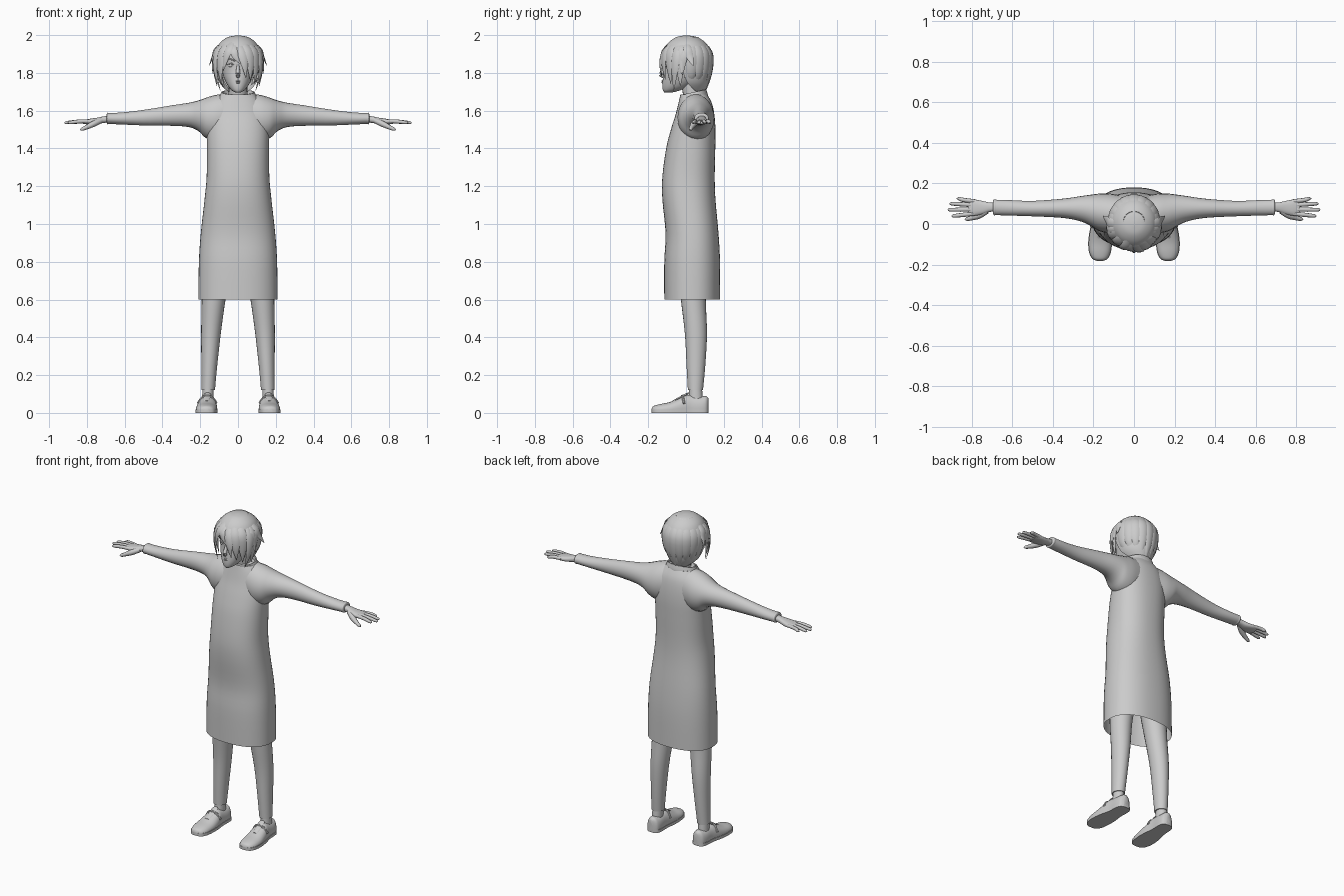
import bpy, bmesh, math, random
from mathutils import Vector

random.seed(4)


def smooth(rows, n=4):
    """Catmull-Rom interpolation between rows of numbers."""
    out = []
    for i in range(len(rows) - 1):
        p0, p1 = rows[max(i - 1, 0)], rows[i]
        p2, p3 = rows[i + 1], rows[min(i + 2, len(rows) - 1)]
        for k in range(n):
            t = k / n
            out.append([0.5 * (2 * b + (c - a) * t + (2 * a - 5 * b + 4 * c - d) * t * t
                               + (3 * b - a - 3 * c + d) * t ** 3)
                        for a, b, c, d in zip(p0, p1, p2, p3)])
    return out + [list(rows[-1])]


def circle(n, e=2.0):
    """Unit superellipse points."""
    pts = []
    for i in range(n):
        c, s = math.cos(2 * math.pi * i / n), math.sin(2 * math.pi * i / n)
        pts.append((math.copysign(abs(c) ** (2 / e), c), math.copysign(abs(s) ** (2 / e), s)))
    return pts


def loft(name, rings, caps=(True, True), closed=True, mirror=False, angle=40):
    """Skin a list of point rings into one smooth-shaded object."""
    bm = bmesh.new()
    vs = [[bm.verts.new(p) for p in r] for r in rings]
    n = len(rings[0])
    for a, b in zip(vs, vs[1:]):
        for i in range(n if closed else n - 1):
            j = (i + 1) % n
            bm.faces.new((a[i], a[j], b[j], b[i]))
    if caps[0]:
        bm.faces.new(vs[0])
    if caps[1]:
        bm.faces.new(vs[-1])
    bmesh.ops.recalc_face_normals(bm, faces=bm.faces)
    me = bpy.data.meshes.new(name)
    bm.to_mesh(me)
    bm.free()
    ob = bpy.data.objects.new(name, me)
    bpy.context.collection.objects.link(ob)
    if mirror:
        ob.modifiers.new("mirror", 'MIRROR').use_mirror_merge = False
    bpy.ops.object.select_all(action='DESELECT')
    bpy.context.view_layer.objects.active = ob
    ob.select_set(True)
    bpy.ops.object.shade_smooth_by_angle(angle=math.radians(angle))
    return ob


def upright(name, rows, n=32, e=2.0, cx=0, **kw):
    """Rows (z, rx, y_front, y_back[, centre x])."""
    rings = []
    for r in smooth(rows):
        x0 = r[4] if len(r) > 4 else cx
        rings.append([(x0 + r[1] * c, (r[2] + r[3]) / 2 + (r[3] - r[2]) / 2 * s, r[0])
                      for c, s in circle(n, e)])
    return loft(name, rings, **kw)


def sideways(name, rows, n=24, e=2.0, **kw):
    """Rows (x, y_front, y_back, z_low, z_high)."""
    return loft(name, [[(x, (a + b) / 2 + (b - a) / 2 * c, (lo + hi) / 2 + (hi - lo) / 2 * s)
                        for c, s in circle(n, e)] for x, a, b, lo, hi in smooth(rows)],
                mirror=True, **kw)


def tube(name, rows, n=10, flat=1.0, centre=None, **kw):
    """Rows (x, y, z, radius); flattened away from centre if one is given."""
    rows = smooth(rows)
    rings = []
    for i, r in enumerate(rows):
        p = Vector(r[:3])
        d = (Vector(rows[min(i + 1, len(rows) - 1)][:3]) - Vector(rows[max(i - 1, 0)][:3])).normalized()
        out = p - centre if centre else Vector((0.01, 0.02, 1))
        u = d.cross(out).normalized()
        v = u.cross(d)
        rings.append([p + u * c * r[3] + v * s * r[3] * flat for c, s in circle(n)])
    return loft(name, rings, **kw)


# Long robe, open at the hem
upright("robe_body", [
    (.60, .21, -.115, .18), (.80, .207, -.115, .18), (.95, .197, -.108, .172),
    (1.13, .177, -.125, .156), (1.25, .166, -.125, .152), (1.4, .164, -.105, .155),
    (1.5, .163, -.08, .156), (1.58, .153, -.055, .15), (1.64, .13, -.04, .137),
    (1.685, .092, -.03, .113)], n=48, e=2.3, caps=(False, True))

# Sleeves and cuffs
sideways("sleeve", [
    (.06, -.04, .14, 1.45, 1.69), (.12, -.045, .15, 1.44, 1.683), (.17, -.035, .15, 1.455, 1.668),
    (.21, -.012, .145, 1.492, 1.654), (.26, .012, .138, 1.513, 1.642), (.35, .03, .125, 1.52, 1.628),
    (.5, .038, .114, 1.522, 1.604), (.62, .042, .118, 1.527, 1.59), (.69, .044, .12, 1.53, 1.588)])
sideways("cuff", [(.672, .046, .118, 1.532, 1.586), (.69, .043, .121, 1.528, 1.589),
                  (.695, .05, .114, 1.536, 1.582)])

# Standing collar, higher at the back
collar = []
for grow, lift in [(1.04, -.03), (1.05, -.015), (1.0, 0), (.93, .018), (.86, .018), (.82, -.01)]:
    collar.append([(.095 * grow * c, .041 + .072 * grow * s, 1.68 + lift + .014 * s)
                   for c, s in circle(32)])
loft("collar", collar, caps=(False, False))

# Neck and head
upright("neck", [(1.6, .055, -.01, .1), (1.68, .05, -.015, .09), (1.76, .05, -.03, .08)], n=20)
upright("head", [
    (1.697, .014, -.115, -.07), (1.708, .034, -.122, -.03), (1.735, .056, -.125, .03),
    (1.775, .075, -.122, .08), (1.82, .086, -.117, .105), (1.88, .094, -.118, .12),
    (1.93, .09, -.103, .11), (1.965, .065, -.07, .08), (1.98, .02, -.03, .03)], e=2.15)

# Face details
tube("nose", [(0, -.112, 1.845, .006), (0, -.122, 1.815, .01), (0, -.131, 1.79, .012),
              (0, -.118, 1.778, .007)])
for nm, z, y, r in [("upper_lip", 1.757, -.122, .005), ("lower_lip", 1.749, -.122, .005)]:
    tube(nm, [(-.022, y + .008, z - .002, .001), (0, y - .002, z, r), (.022, y + .008, z - .002, .001)], n=8)
tube("eyelid", [(.018, -.112, 1.838, .002), (.036, -.114, 1.85, .004), (.06, -.098, 1.843, .002)], n=8, mirror=True)
tube("eyebrow", [(.014, -.117, 1.862, .003), (.038, -.113, 1.872, .004), (.066, -.094, 1.868, .001)], n=8, mirror=True)
tube("eyeball", [(.024, -.104, 1.839, .004), (.038, -.103, 1.839, .01), (.054, -.094, 1.839, .004)], n=12, mirror=True)
tube("ear", [(.083, .0, 1.775, .008), (.094, .008, 1.80, .015), (.102, .016, 1.83, .02),
             (.1, .016, 1.85, .01)], n=12, flat=.6, mirror=True)

# Hair cap: full rings on the crown, opening around the face lower down
cap = []
for z, rx, yf, yb, a in smooth([
        (1.998, .008, -.008, .012, 180), (1.99, .052, -.05, .058, 180), (1.965, .09, -.088, .098, 180),
        (1.93, .113, -.114, .126, 178), (1.9, .122, -.122, .137, 150), (1.85, .123, -.122, .139, 112),
        (1.8, .114, -.12, .132, 100), (1.75, .098, -.1, .12, 92), (1.715, .072, -.08, .106, 75),
        (1.695, .05, -.06, .096, 55)]):
    ring = []
    for i in range(41):
        t = math.radians(a) * (i / 20 - 1)
        ring.append((rx * math.sin(t), (yf + yb) / 2 + (yb - yf) / 2 * math.cos(t), z))
    cap.append(ring)
loft("hair_cap", cap, caps=(True, False), closed=False)

# Hair locks: three guide points plus a tip, with a width
HEAD = Vector((0, .01, 1.86))


def lock(name, pts, w):
    widths = (w * .45, w, w * .8, .001)
    tube(name, [(*p, r) for p, r in zip(pts, widths)], n=8, flat=.28, centre=HEAD, angle=60)


fringe = [
    ([(-.01, -.05, 1.985), (.015, -.117, 1.92), (.034, -.134, 1.85), (.042, -.128, 1.775)], .024),
    ([(.01, -.05, 1.985), (.05, -.108, 1.92), (.066, -.118, 1.84), (.065, -.108, 1.76)], .027),
    ([(.02, -.04, 1.985), (.082, -.085, 1.92), (.095, -.088, 1.83), (.088, -.08, 1.74)], .028),
    ([(-.02, -.05, 1.985), (-.025, -.116, 1.925), (-.012, -.131, 1.885), (.015, -.132, 1.845)], .02),
    ([(-.02, -.05, 1.985), (-.045, -.11, 1.93), (-.064, -.118, 1.88), (-.078, -.108, 1.81)], .022),
    ([(-.03, -.04, 1.985), (-.08, -.086, 1.92), (-.095, -.09, 1.83), (-.088, -.08, 1.74)], .026),
]
for pts, w in fringe:
    lock("fringe_lock", pts, w)
for s in (1, -1):
    lock("side_lock", [(s * .05, -.03, 1.978), (s * .113, -.05, 1.91), (s * .12, -.06, 1.81), (s * .093, -.065, 1.705)], .024)
    lock("side_lock", [(s * .05, 0, 1.98), (s * .122, -.015, 1.91), (s * .124, -.03, 1.82), (s * .112, -.03, 1.73)], .028)
    lock("outer_spike", [(s * .05, .0, 1.982), (s * .116, .005, 1.93), (s * .134, .02, 1.885), (s * .154, .04, 1.835)], .024)
    lock("outer_spike", [(s * .06, -.02, 1.975), (s * .117, -.03, 1.92), (s * .13, -.03, 1.86), (s * .138, -.02, 1.79)], .02)
for i in range(9):
    t = math.radians(-80 + 20 * i)
    c, s = math.cos(t), math.sin(t)
    end = 1.70 + .03 * abs(s) + random.uniform(-.012, .012)
    lock("back_lock", [(.05 * s, .01 + .05 * c, 1.988), (.117 * s, .01 + .122 * c, 1.91),
                       (.114 * s, .01 + .122 * c, 1.8), (.078 * s, .01 + .09 * c, end)], .03)

# Hands
sideways("palm", [(.66, .062, .105, 1.54, 1.578), (.71, .06, .106, 1.535, 1.57),
                  (.75, .047, .114, 1.527, 1.562), (.79, .041, .121, 1.527, 1.556),
                  (.82, .05, .115, 1.53, 1.55)], e=2.4)
for name, y0, y1, x1 in [("index_finger", .051, .04, .9), ("middle_finger", .072, .07, .919),
                         ("ring_finger", .093, .1, .91), ("little_finger", .112, .125, .875)]:
    tube(name, [(.785, y0, 1.543, .01), (.84, (y0 + y1) / 2, 1.543, .0105),
                (x1 - .012, y1, 1.537, .0085), (x1, y1, 1.536, .002)], mirror=True)
tube("thumb", [(.725, .065, 1.548, .014), (.765, .042, 1.53, .016), (.8, .03, 1.513, .012),
               (.825, .024, 1.502, .009), (.835, .022, 1.499, .002)], mirror=True)

# Trouser legs and ankles
upright("trouser_leg", [
    (.95, .09, -.055, .125, .098), (.75, .075, -.04, .112, .113), (.6, .063, -.027, .105, .129),
    (.42, .052, -.006, .111, .143), (.25, .042, .003, .102, .152), (.12, .036, .01, .09, .158)],
    n=24, mirror=True)
upright("ankle", [(.16, .03, .018, .083, .158), (.06, .03, .015, .09, .16)], n=20, mirror=True)

# Shoes: rows (y, half width, top height, centre x)
shoe_rows = [(-.182, .012, .022, .168), (-.172, .036, .036, .168), (-.14, .052, .046, .168),
             (-.09, .057, .056, .167), (-.04, .054, .075, .164), (0, .047, .094, .162),
             (.03, .043, .094, .16), (.08, .042, .088, .158), (.108, .034, .088, .157), (.12, .014, .075, .157)]
loft("shoe", [[(x + w * c, y, max(.008, h * (.3 + .7 * s))) for c, s in circle(24, 2.3)]
              for y, w, h, x in smooth(shoe_rows)], mirror=True)
sole = smooth([(r[0], r[1] + .002, r[3]) for r in shoe_rows])
loft("shoe_sole", [[(x - w, y, 0), (x + w, y, 0), (x + w, y, .018), (x - w, y, .018)]
                   for y, w, x in sole], mirror=True)

# Shoe tongue and strap
tube("shoe_tongue", [(.166, -.07, .061, .014), (.164, -.03, .082, .018), (.162, .005, .1, .018),
                     (.162, .015, .106, .008)], flat=.3, mirror=True)
tube("shoe_strap", [(.114, -.01, .05, .007), (.135, -.016, .08, .007), (.163, -.02, .09, .007),
                    (.19, -.016, .08, .007), (.212, -.01, .05, .007)], n=8, mirror=True)
